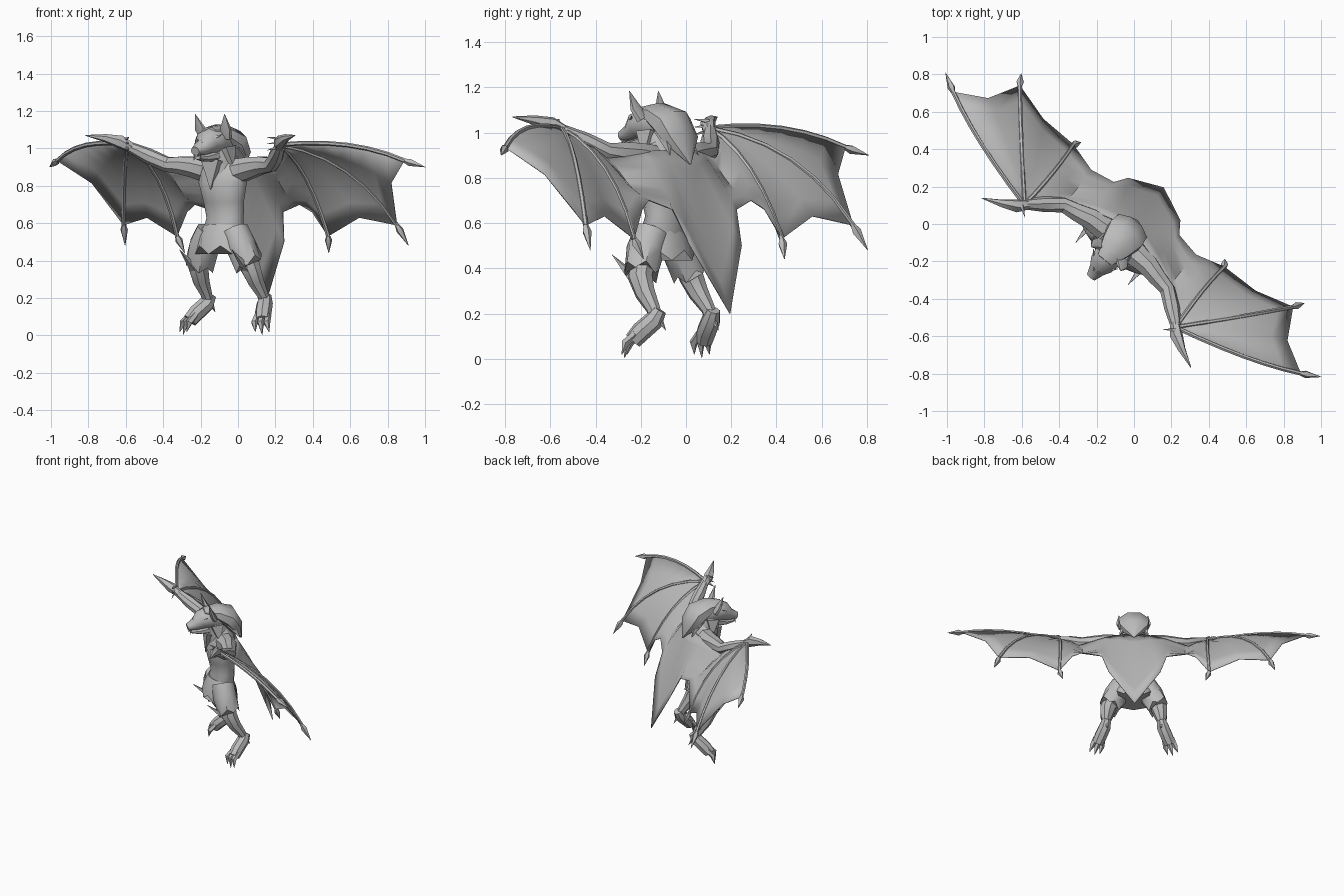
import bpy
import bmesh
from math import cos, sin, pi, radians
from mathutils import Vector

start_cube = bpy.data.objects.get("Cube")
if start_cube:
    bpy.data.objects.remove(start_cube, do_unlink=True)

TURN = radians(-39)          # the whole creature is turned about z
X, Y = Vector((1, 0, 0)), Vector((0, 1, 0))

grey = bpy.data.materials.new("plain_grey")
grey.use_nodes = True
colour = (0.5, 0.5, 0.5, 1)
grey.diffuse_color = colour
grey.node_tree.nodes["Principled BSDF"].inputs["Base Color"].default_value = colour


def finish(name, bm, mirror=False, angle=40):
    """Turn a bmesh into a smooth-shaded, optionally mirrored object."""
    bmesh.ops.recalc_face_normals(bm, faces=bm.faces)
    mesh = bpy.data.meshes.new(name)
    bm.to_mesh(mesh)
    bm.free()
    mesh.materials.append(grey)
    for face in mesh.polygons:
        face.use_smooth = True
    mesh.set_sharp_from_angle(angle=radians(angle))
    obj = bpy.data.objects.new(name, mesh)
    bpy.context.collection.objects.link(obj)
    obj.rotation_euler.z = TURN
    if mirror:
        obj.modifiers.new("Mirror", "MIRROR")
    return obj


def loft(name, stations, sides=8, ref=X, mirror=False, jag=0):
    """Skin rings along stations of (x, y, z, radius[, second radius])."""
    bm = bmesh.new()
    centres = [Vector(s[:3]) for s in stations]
    rings = []
    last = len(stations) - 1
    for i, station in enumerate(stations):
        tangent = (centres[min(i + 1, last)] - centres[max(i - 1, 0)]).normalized()
        up = tangent.cross(ref).normalized()
        side = up.cross(tangent)
        wide, deep = station[3], station[-1]
        ring = []
        for k in range(sides):
            turn = 2 * pi * (k + 0.5) / sides
            point = centres[i] + side * cos(turn) * wide + up * sin(turn) * deep
            if i == last and k % 2:
                point.z -= jag
            ring.append(bm.verts.new(point))
        rings.append(ring)
    for low, high in zip(rings, rings[1:]):
        for k in range(sides):
            n = (k + 1) % sides
            bm.faces.new((low[k], low[n], high[n], high[k]))
    bm.faces.new(rings[0])
    bm.faces.new(rings[-1])
    return finish(name, bm, mirror)


def spike(name, base, tip, wide, deep=None, mirror=True, ref=X):
    """A pointed four-sided claw, tuft or horn."""
    deep = deep or wide
    return loft(name, [(*base, wide, deep), (*tip, 0.001)], 4, ref, mirror)


def bend(start, control, end, steps=6):
    """Points on a quadratic curve."""
    a, b, c = Vector(start), Vector(control), Vector(end)
    ts = [i / steps for i in range(steps + 1)]
    return [a * (1 - t) ** 2 + b * 2 * t * (1 - t) + c * t * t for t in ts]


# Wing membrane: ribs from the leading edge to the scalloped trailing edge
wrist = (.52, -.29, 1.02)
finger_one = bend(wrist, (.94, -.19, 1.06), (1.195, -.06, .935))
finger_two = bend(wrist, (.79, .01, .955), (.94, .19, .59))
finger_three = bend(wrist, (.5, -.02, .905), (.52, .125, .53))
ribs = [
    finger_one,
    bend(wrist, (.8, -.07, .98), (1.03, .03, .815)),
    finger_two,
    bend(wrist, (.64, 0, .88), (.73, .13, .63)),
    finger_three,
    bend((.44, -.21, .96), (.43, -.03, .84), (.43, .1, .66)),
    bend((.36, -.14, .9), (.35, -.07, .76), (.36, .08, .7)),
    bend((.2, -.08, .92), (.22, .02, .8), (.225, .105, .66)),
    bend((.1, -.05, .92), (.12, .06, .75), (.18, .17, .5)),
    bend((0, -.04, .93), (0, .08, .65), (0, .25, .2)),
]
bm = bmesh.new()
grid = [[bm.verts.new(p) for p in rib] for rib in ribs]
for left, right in zip(grid, grid[1:]):
    for i in range(len(left) - 1):
        bm.faces.new((left[i], left[i + 1], right[i + 1], right[i]))
bmesh.ops.remove_doubles(bm, verts=bm.verts, dist=0.0005)
membrane = finish("wing_membrane", bm, mirror=True)
shell = membrane.modifiers.new("Thickness", "SOLIDIFY")
shell.thickness = 0.005
shell.offset = 0

# Wing finger bones with a claw on each end
tips = [(1.293, -.005, .9), (.975, .245, .48), (.495, .16, .44)]
for label, bone, tip in zip(("outer", "middle", "inner"),
                            (finger_one, finger_two, finger_three), tips):
    loft(label + "_wing_bone", [(*p, .012) for p in bone], 6, Y, True)
    end = bone[-1]
    knuckle = end.lerp(Vector(tip), 0.25)
    loft(label + "_wing_claw",
         [(*end, .012), (*knuckle, .021), (*tip, .001)], 5, Y, True)

# Arms, hands and thumb claws
loft("arm", [(.1, -.12, .88, .07), (.2, -.125, .9, .06), (.28, -.145, .91, .05),
             (.36, -.16, .915, .042), (.44, -.22, .96, .042),
             (.52, -.285, 1.01, .028)], 8, Y, True)
loft("hand_and_thumb_claw", [(.5, -.27, 1, .026), (.55, -.32, 1.035, .036),
                             (.62, -.36, 1.055, .022), (.72, -.405, 1.07, .002)],
     6, Y, True)
for i in range(3):
    spike("small_finger", (.53, -.3, 1.01 + i * .02),
          (.475, -.34, .99 + i * .035), .012, ref=Y)

# Torso and neck
loft("torso", [(0, -.13, .46, .1, .08), (0, -.125, .55, .125, .09),
               (0, -.11, .63, .115, .08), (0, -.12, .72, .125, .09),
               (0, -.13, .82, .15, .105), (0, -.12, .9, .14, .085),
               (0, -.14, .96, .07, .06)], 12)
loft("neck", [(0, -.13, .86, .095, .09), (0, -.17, 1.02, .075, .08)], 10)
spike("chest_fur", (0, -.2, .93), (0, -.235, .78), .085, .06, mirror=False)

# Head, muzzle and jaw
loft("head", [(0, -.1, 1.03, .07, .075), (0, -.2, 1.045, .085, .08),
              (0, -.27, 1.03, .072, .065), (0, -.31, 1, .048, .042),
              (0, -.365, .985, .028, .024)], 10)
loft("lower_jaw", [(0, -.2, .965, .06, .04), (0, -.29, .95, .04, .022),
                   (0, -.345, .95, .02, .01)], 8)
spike("fang", (.018, -.345, .97), (.02, -.35, .935), .007)
spike("brow", (.012, -.315, 1.025), (.085, -.24, 1.075), .024, ref=Y)
loft("ear", [(.07, -.19, 1.06, .038, .022), (.09, -.215, 1.11, .034, .016),
             (.102, -.24, 1.185, .001)], 6, X, True)

# Mane with side tufts
loft("mane", [(0, -.25, 1.09, .05, .025), (0, -.16, 1.08, .09, .055),
              (0, -.08, 1.04, .115, .075), (0, -.03, .97, .105, .06),
              (0, .025, .86, .004)], 8)
spike("cheek_tuft", (.06, -.17, 1), (.105, -.16, .89), .045, .06)
spike("rear_tuft", (.06, -.08, 1.01), (.1, -.01, .9), .045, .04)

# Ragged shorts
loft("waist_cloth", [(0, -.125, .585, .115, .085), (0, -.13, .53, .145, .105),
                     (0, -.13, .48, .165, .12)], 14, jag=.045)
loft("shorts_leg", [(.08, -.13, .56, .08), (.125, -.13, .48, .085),
                    (.17, -.115, .4, .078)], 10, X, True, jag=.035)

# Legs and clawed feet
loft("lower_leg", [(.15, -.125, .44, .058), (.18, -.115, .36, .056),
                   (.188, -.08, .29, .046), (.193, -.03, .22, .032),
                   (.195, -.01, .17, .03)], 8, X, True)
spike("knee_spike", (.18, -.13, .34), (.18, -.275, .46), .03)
loft("foot", [(.188, .005, .215, .03), (.2, -.02, .17, .044),
              (.23, -.07, .12, .045), (.25, -.1, .08, .04)], 8, X, True)
for i in (-1, 0, 1):
    loft("toe", [(.24 + i * .026, -.085 + i * .012, .11, .018),
                 (.256 + i * .032, -.125 + i * .014, .07, .019),
                 (.272 + i * .036, -.13 + i * .014, .003 + abs(i) * .015, .001)],
         5, X, True)
spike("heel_claw", (.19, 0, .18), (.185, .035, .125), .016)
